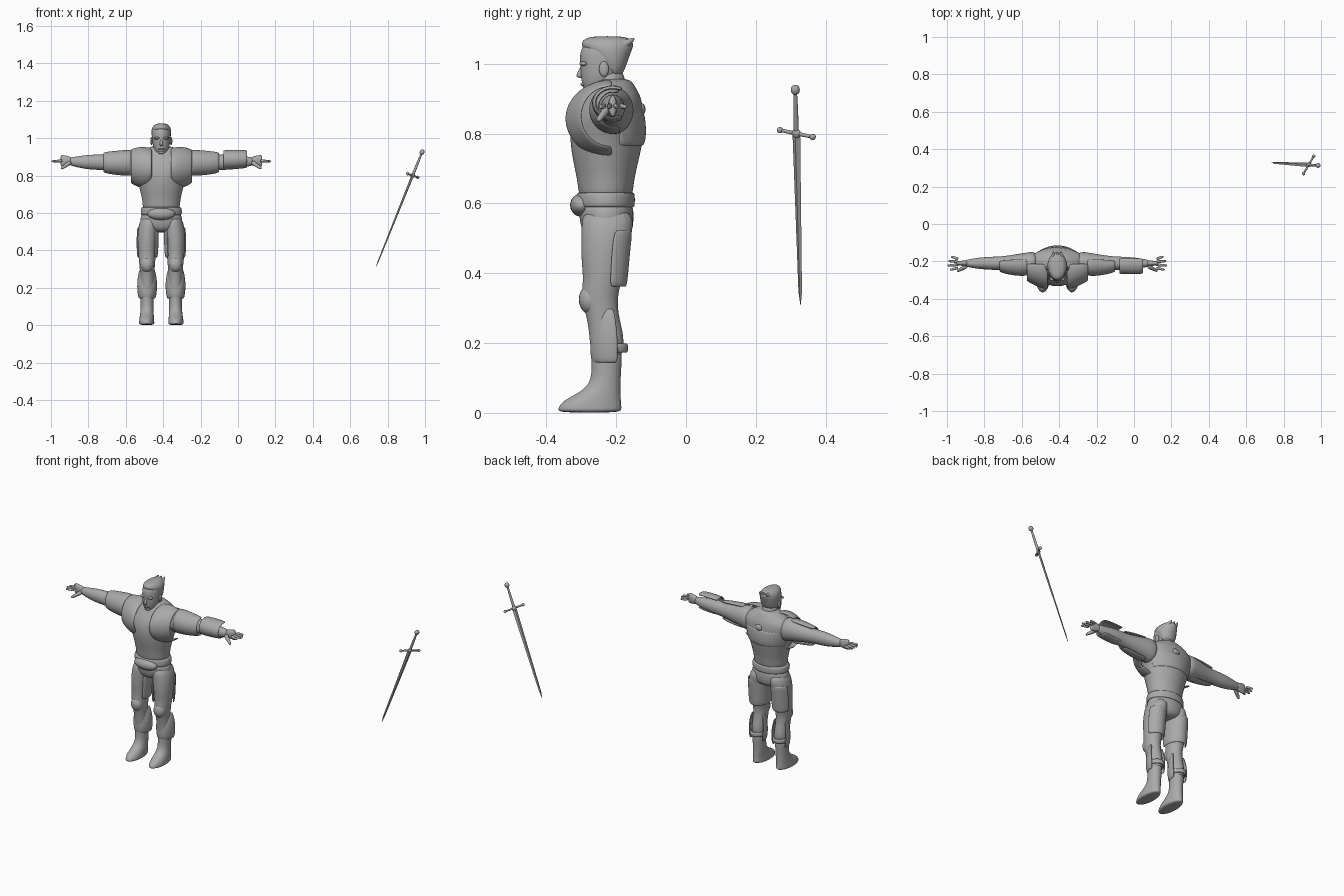
import bpy, bmesh, math
from mathutils import Matrix, Vector

if "Cube" in bpy.data.objects:
    bpy.data.objects.remove(bpy.data.objects["Cube"])

grey = bpy.data.materials.new("plain_grey")
grey.use_nodes = True
grey.diffuse_color = (.4, .4, .4, 1)
grey.node_tree.nodes["Principled BSDF"].inputs["Base Color"].default_value = grey.diffuse_color

FIGURE = Matrix.Translation((-.41, -.21, 0))
ALONG_ARM = (1, 0, 0)
parts = []


def finish(name, bm, base, mirror, smooth=0, thick=0):
    """Turn a bmesh into a named object with its modifiers."""
    bmesh.ops.recalc_face_normals(bm, faces=bm.faces)
    mesh = bpy.data.meshes.new(name)
    bm.to_mesh(mesh)
    bm.free()
    mesh.materials.append(grey)
    obj = bpy.data.objects.new(name, mesh)
    bpy.context.collection.objects.link(obj)
    obj.matrix_world = base
    if thick:
        solid = obj.modifiers.new("thickness", 'SOLIDIFY')
        solid.thickness = thick
        solid.offset = 0
    if smooth:
        subdivision = obj.modifiers.new("rounding", 'SUBSURF')
        subdivision.levels = subdivision.render_levels = smooth
    if mirror:
        obj.modifiers.new("other_side", 'MIRROR')
    parts.append(obj)
    return obj


def loft(name, rings, axis=(0, 0, 1), arc=None, sides=16, smooth=2,
         mirror=False, thick=.01, base=FIGURE):
    """Skin ellipses given as x, y, z, radius, radius; an arc in degrees makes an open plate."""
    bm = bmesh.new()
    turn = Vector(axis).to_track_quat('Z', 'Y')
    start, end = arc or (0, 360)
    count = sides + 1 if arc else sides
    angles = [math.radians(start + (end - start) * i / sides) for i in range(count)]
    loops = []
    for x, y, z, ra, rb in rings:
        centre = Vector((x, y, z))
        loops.append([bm.verts.new(centre + turn @ Vector((ra * math.cos(a), rb * math.sin(a), 0)))
                      for a in angles])
    for low, high in zip(loops, loops[1:]):
        for i in range(sides):
            j = (i + 1) % count
            bm.faces.new((low[i], low[j], high[j], high[i]))
    if not arc:
        bm.faces.new(loops[0])
        bm.faces.new(loops[-1])
    return finish(name, bm, base, mirror, smooth, thick if arc else 0)


def blob(name, centre, size, mirror=False, base=FIGURE):
    """Ellipsoid with the given half sizes."""
    bm = bmesh.new()
    shape = Matrix.Translation(centre) @ Matrix.Diagonal((*size, 1))
    bmesh.ops.create_uvsphere(bm, u_segments=20, v_segments=12, radius=1, matrix=shape)
    return finish(name, bm, base, mirror)


def taper(name, start, end, first, last, mirror=False, base=FIGURE):
    """Round tapered rod from one point to another."""
    a, b = Vector(start), Vector(end)
    rings = []
    for t in (0, .1, .5, .9, 1):
        radius = first + (last - first) * t
        if t in (0, 1):
            radius *= .7
        rings.append((*a.lerp(b, t), radius, radius))
    return loft(name, rings, b - a, sides=8, smooth=1, mirror=mirror, base=base)


# Trunk
loft("torso", [
    (0, -.02, .59, .10, .077), (0, -.02, .66, .10, .08), (0, -.02, .72, .115, .095),
    (0, -.017, .80, .135, .11), (0, -.012, .86, .165, .10), (0, 0, .90, .155, .085),
    (0, 0, .935, .10, .065), (0, 0, .96, .05, .05)], sides=20)
loft("chest_plate", [
    (0, -.02, .765, .127, .106), (0, -.018, .80, .134, .112), (0, -.012, .86, .15, .10)],
    arc=(200, 340), thick=.008)
loft("pelvis", [
    (0, -.02, .62, .10, .08), (0, -.018, .56, .12, .08), (0, -.015, .52, .105, .075),
    (0, -.015, .495, .04, .05)])
loft("neck", [(0, 0, .91, .055, .055), (0, -.01, .95, .045, .045), (0, -.015, .99, .042, .045)])
loft("belt", [
    (0, -.02, .588, .10, .078), (0, -.02, .59, .112, .084), (0, -.02, .61, .112, .085),
    (0, -.02, .63, .109, .084), (0, -.02, .632, .10, .078)], sides=20)
blob("buckle", (0, -.09, .595), (.075, .032, .033))
back_ring = loft("back_ring", [(.01, .08, .85, .028, .016), (.01, .08, .89, .024, .014)], smooth=2)

# Head
loft("head", [
    (0, -.055, .915, .016, .02), (0, -.048, .928, .034, .038), (0, -.036, .96, .046, .056),
    (0, -.03, .99, .05, .064), (0, -.027, 1.035, .051, .07), (0, -.025, 1.06, .04, .055),
    (0, -.02, 1.07, .02, .03)])
loft("hair", [
    (0, .005, .96, .035, .02), (0, 0, .995, .05, .04), (0, -.01, 1.03, .055, .062),
    (0, -.016, 1.055, .052, .08), (0, -.015, 1.072, .038, .068), (0, -.015, 1.079, .02, .04)])
for x in (-.025, 0, .025):
    taper("hair_tuft", (x, .015, 1.045), (x * .8, .062, 1.072), .022, .004)
taper("nose", (0, -.085, .995), (0, -.097, .96), .006, .011)
blob("brow", (.022, -.083, 1.0), (.019, .012, .007), mirror=True)
blob("mouth", (0, -.082, .941), (.018, .01, .006))
blob("chin", (0, -.07, .925), (.018, .014, .012))
blob("ear", (.052, -.025, .985), (.007, .014, .022), mirror=True)

# Arms and hands
loft("arm", [
    (.10, 0, .862, .066, .08), (.16, 0, .87, .06, .065), (.24, 0, .868, .045, .05),
    (.31, 0, .87, .036, .041), (.36, 0, .872, .036, .042), (.42, 0, .872, .031, .036),
    (.475, 0, .875, .021, .024), (.49, 0, .876, .018, .022)], ALONG_ARM, mirror=True)
loft("palm", [
    (.475, 0, .876, .016, .02), (.50, 0, .878, .015, .028), (.53, 0, .879, .012, .032),
    (.54, 0, .879, .009, .03)], ALONG_ARM, mirror=True)
for i, reach in enumerate((.575, .587, .583, .568)):
    side = i - 1.5
    taper("finger", (.53, side * .016, .879), (reach, side * .024, .876), .009, .006, mirror=True)
taper("thumb", (.485, -.015, .872), (.535, -.042, .837), .014, .008, mirror=True)

# Shoulder, upper arm and forearm armour
loft("shoulder_guard", [
    (.05, -.015, .845, .115, .095), (.075, -.015, .84, .118, .108), (.12, -.01, .845, .103, .105),
    (.165, -.008, .85, .082, .085)], ALONG_ARM, arc=(85, 275), mirror=True)
loft("upper_arm_guard", [
    (.16, 0, .868, .062, .066), (.2, 0, .868, .064, .064), (.26, 0, .868, .056, .058),
    (.31, 0, .87, .042, .05)], ALONG_ARM, arc=(70, 290), mirror=True)
loft("left_bracer", [
    (.33, 0, .885, .052, .046), (.36, 0, .885, .054, .048), (.43, 0, .888, .055, .046),
    (.46, 0, .888, .05, .042)], ALONG_ARM, arc=(60, 300))

# Legs and boots
loft("leg", [
    (.055, -.015, .59, .05, .075), (.07, -.015, .52, .058, .076), (.076, -.028, .44, .052, .064),
    (.076, -.028, .38, .048, .056), (.076, -.04, .33, .043, .053), (.075, -.027, .27, .038, .046),
    (.075, -.015, .21, .042, .052), (.075, -.018, .14, .036, .042)], mirror=True)
loft("boot", [
    (.078, -.066, 0, .04, .091), (.078, -.066, .012, .042, .094), (.078, -.06, .035, .04, .085),
    (.077, -.034, .06, .037, .058), (.076, -.019, .09, .034, .042), (.076, -.017, .15, .036, .044),
    (.076, -.017, .185, .037, .045)], mirror=True)
loft("thigh_guard", [
    (.077, -.03, .36, .052, .066), (.077, -.03, .40, .056, .07), (.076, -.027, .47, .057, .073),
    (.075, -.02, .525, .056, .073)], arc=(200, 400), mirror=True)
blob("knee_pad", (.076, -.063, .325), (.036, .034, .043), mirror=True)
loft("shin_strap", [
    (.076, -.018, .172, .042, .056), (.076, -.02, .185, .045, .061), (.076, -.02, .20, .044, .058)],
    arc=(180, 360), mirror=True)
loft("calf_guard", [
    (.076, 0, .142, .042, .056), (.076, 0, .19, .049, .062), (.076, -.002, .25, .048, .052),
    (.076, -.005, .30, .036, .03)], arc=(-15, 195), mirror=True)

# Sword, built upright from its tip and then laid along its own axes
tip, pommel = Vector((.737, .328, .31)), Vector((.984, .313, .925))
up = (pommel - tip).normalized()
across = Vector((.047, .092, -.034))
across = (across - up * across.dot(up)).normalized()
SWORD = Matrix((across.cross(up), across, up)).transposed().to_4x4()
SWORD.translation = tip
length = (pommel - tip).length
hilt = length * .797
loft("blade", [(0, 0, 0, .001, .001), (0, 0, .04, .003, .006), (0, 0, hilt, .006, .013)],
     sides=4, smooth=0, base=SWORD)
taper("crossguard", (0, -.055, hilt), (0, .055, hilt), .006, .006, base=SWORD)
taper("grip", (0, 0, hilt - .02), (0, 0, length), .009, .006, base=SWORD)
blob("grip_collar", (0, 0, hilt), (.01, .014, .014), base=SWORD)
blob("pommel", (0, 0, length), (.013, .013, .015), base=SWORD)
for side in (-1, 1):
    blob("guard_knob", (0, side * .055, hilt), (.009, .009, .009), base=SWORD)

# Bake the modifiers and shade smoothly with crisp rims
bpy.ops.object.select_all(action='DESELECT')
for obj in parts:
    obj.select_set(True)
bpy.context.view_layer.objects.active = parts[0]
bpy.ops.object.convert(target='MESH')
bpy.ops.object.shade_smooth_by_angle(angle=math.radians(40))
